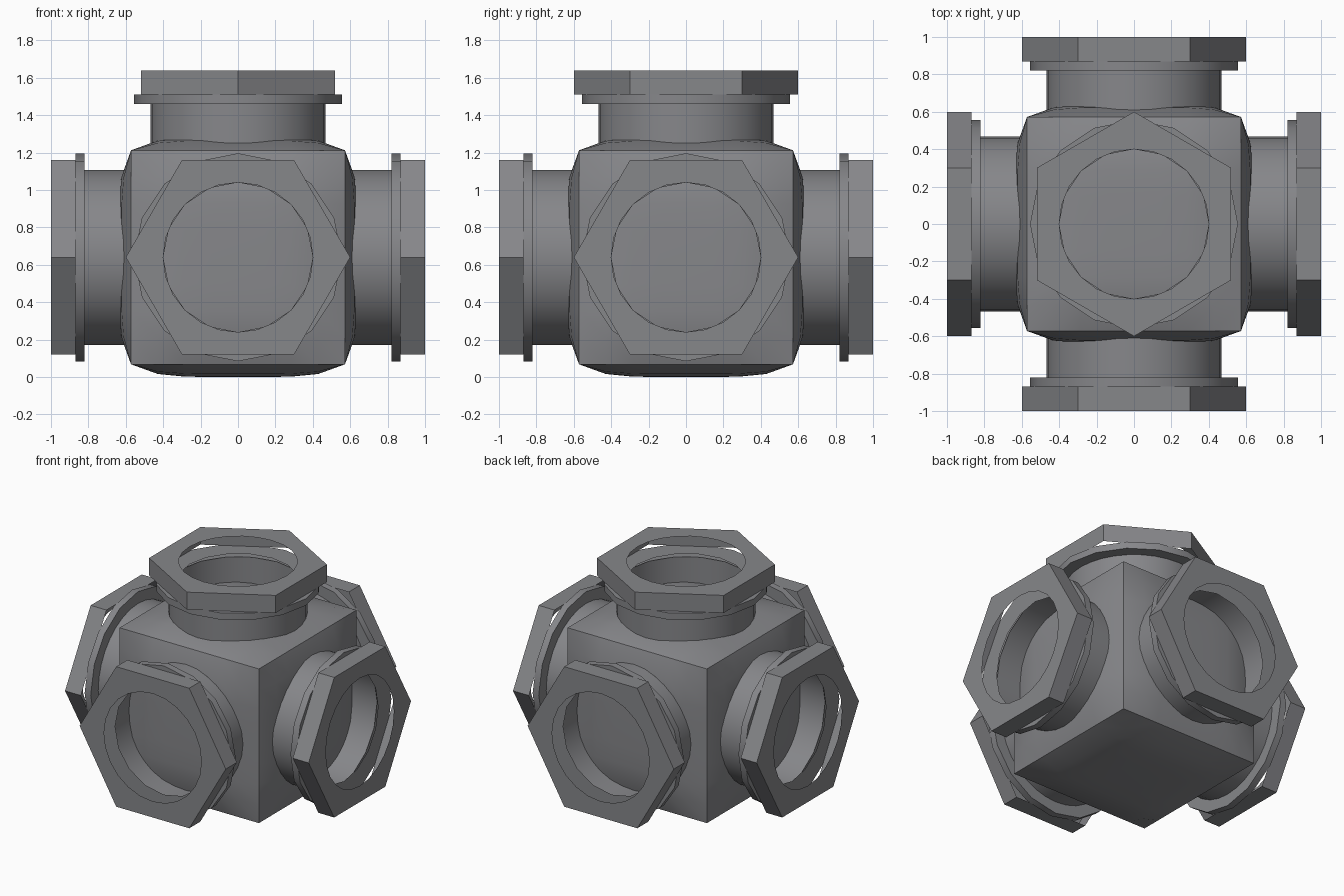
import bpy, bmesh, math
from mathutils import Matrix, Vector

if "Cube" in bpy.data.objects:
    bpy.data.objects.remove(bpy.data.objects["Cube"])

CZ = 0.64  # height of the fitting's centre

steel = bpy.data.materials.new("grey_steel")
steel.diffuse_color = (0.24, 0.242, 0.255, 1)
steel.use_nodes = True
steel.node_tree.nodes["Principled BSDF"].inputs["Base Color"].default_value = steel.diffuse_color


def finish(bm, name, matrix):
    """Turn a bmesh into a placed, shaded object."""
    bm.transform(matrix)
    me = bpy.data.meshes.new(name)
    bm.to_mesh(me)
    bm.free()
    me.materials.append(steel)
    ob = bpy.data.objects.new(name, me)
    bpy.context.collection.objects.link(ob)
    bpy.ops.object.select_all(action='DESELECT')
    ob.select_set(True)
    bpy.context.view_layer.objects.active = ob
    bpy.ops.object.shade_smooth_by_angle(angle=math.radians(30))
    return ob


def loft(rings):
    """Skin rings of equal length; each ring is (radius, height, sides, phase)."""
    bm = bmesh.new()
    prev = None
    for r, h, n, phase in rings:
        ring = [bm.verts.new((r * math.cos(2 * math.pi * i / n + phase),
                              r * math.sin(2 * math.pi * i / n + phase), h))
                for i in range(n)]
        if prev:
            for i in range(n):
                j = (i + 1) % n
                bm.faces.new((prev[i], prev[j], ring[j], ring[i]))
        prev = ring
    return bm


# Body: a cube whose six faces bulge outwards, with straight crisp edges
H, BULGE, N = 0.572, 0.068, 8
bm = bmesh.new()
bmesh.ops.create_cube(bm, size=2 * H)
bmesh.ops.subdivide_edges(bm, edges=bm.edges[:], cuts=N - 1, use_grid_fill=True)
for v in bm.verts:
    c = v.co.copy()
    k = max(range(3), key=lambda a: abs(c[a]))
    lift = BULGE
    for a in range(3):
        if a != k:
            lift *= 1 - min(1, abs(c[a]) / H) ** 5
    v.co[k] += math.copysign(lift, c[k])
finish(bm, "bulged_body", Matrix.Translation((0, 0, CZ)))


def nut_mesh():
    """Hollow hexagonal nut: side walls and a face plate with a round hole."""
    bm = bmesh.new()
    hexa = [Vector((0.6 * math.cos(math.pi / 3 * i),
                    0.6 * math.sin(math.pi / 3 * i), 0)) for i in range(6)]
    per = 4  # hole segments per hexagon side
    low = [bm.verts.new((p.x, p.y, 0.87)) for p in hexa]
    top = [bm.verts.new((p.x, p.y, 1.0)) for p in hexa]
    hole = [bm.verts.new((0.4 * math.cos(2 * math.pi * i / (6 * per)),
                          0.4 * math.sin(2 * math.pi * i / (6 * per)), 1.0))
            for i in range(6 * per)]
    for i in range(6):
        j = (i + 1) % 6
        bm.faces.new((low[i], low[j], top[j], top[i]))
        arc = [hole[(i * per + k) % (6 * per)] for k in range(per, -1, -1)]
        bm.faces.new([top[i], top[j]] + arc)
    return bm


# Five ports: local +z points outwards, local x points to a nut corner
ports = {
    "front": ((1, 0, 0), (0, -1, 0)),
    "back": ((1, 0, 0), (0, 1, 0)),
    "right": ((0, 1, 0), (1, 0, 0)),
    "left": ((0, 1, 0), (-1, 0, 0)),
    "top": ((0, 1, 0), (0, 0, 1)),
}
for name, (xa, za) in ports.items():
    x, z = Vector(xa), Vector(za)
    y = z.cross(x)
    m = Matrix((x, y, z)).transposed().to_4x4()
    m = Matrix.Translation((0, 0, CZ)) @ m
    # neck pipe
    finish(loft([(0.468, 0.56, 32, 0), (0.468, 0.82, 32, 0)]), name + "_neck", m)
    # flange ring behind the nut
    finish(loft([(0.46, 0.82, 16, 0), (0.556, 0.82, 16, 0),
                 (0.556, 0.87, 16, 0), (0.4, 0.87, 16, 0)]), name + "_flange", m)
    # hexagonal nut
    finish(nut_mesh(), name + "_nut", m)
